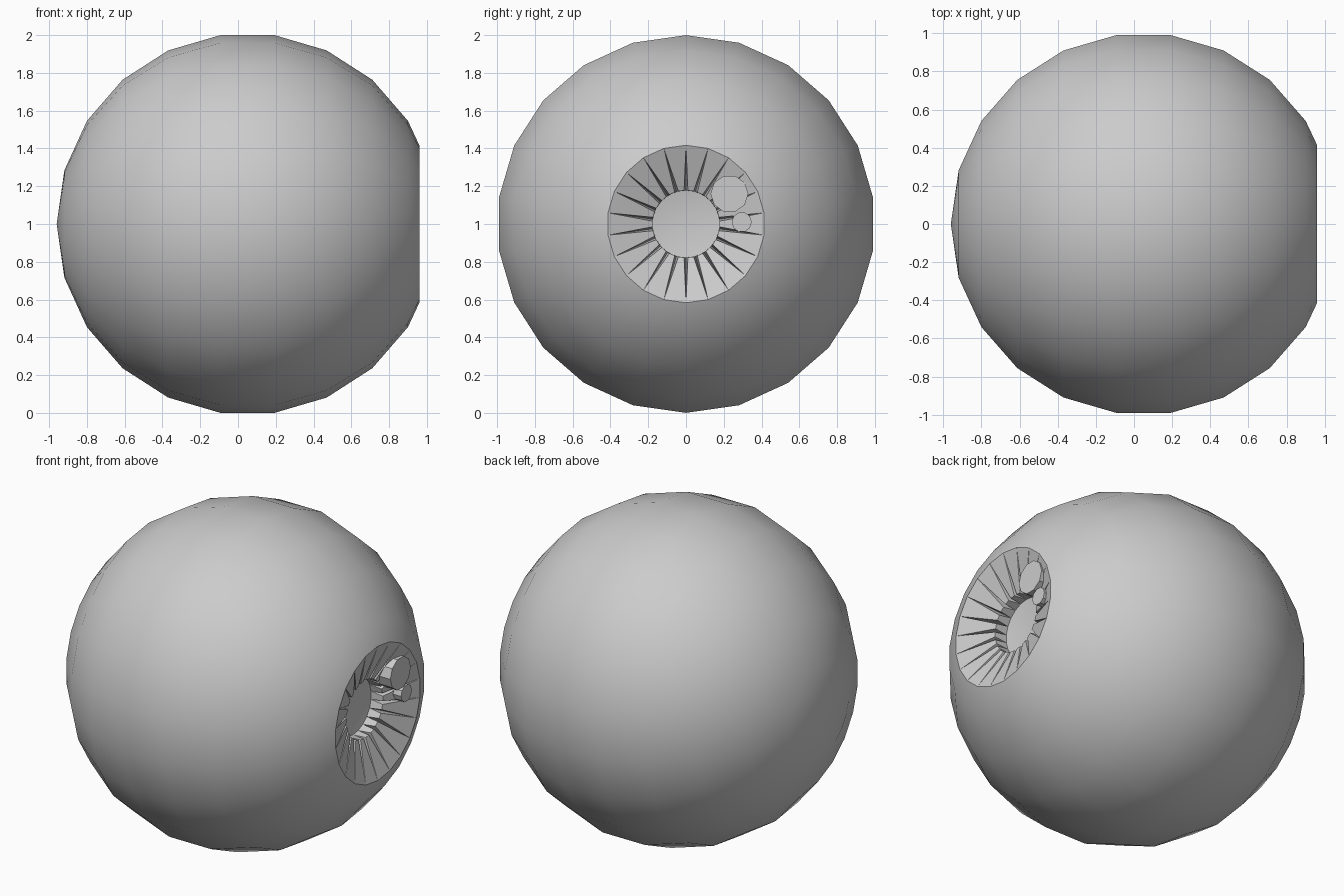
import bpy, bmesh
from math import sin, cos, pi, radians
from mathutils import Matrix

if "Cube" in bpy.data.objects:
    bpy.data.objects.remove(bpy.data.objects["Cube"])

SIDES = 22
STEP = 2 * pi / SIDES
CENTRE_X, RADIUS = 0.05, 1.01
RIM_X, RIM_R = 0.96, 0.417

grey = bpy.data.materials.new("plain grey")
grey.use_nodes = True
colour = (0.6, 0.6, 0.6, 1)
grey.diffuse_color = colour
grey.node_tree.nodes["Principled BSDF"].inputs["Base Color"].default_value = colour


def point(x, r, a):
    """Point at radius r around the x axis; angle 0 is straight up."""
    return (x, r * sin(a), 1 + r * cos(a))


def finish(name, bm, smooth=None):
    mesh = bpy.data.meshes.new(name)
    bm.to_mesh(mesh)
    bm.free()
    mesh.materials.append(grey)
    obj = bpy.data.objects.new(name, mesh)
    bpy.context.collection.objects.link(obj)
    if smooth:
        bpy.ops.object.select_all(action='DESELECT')
        bpy.context.view_layer.objects.active = obj
        obj.select_set(True)
        bpy.ops.object.shade_smooth_by_angle(angle=radians(smooth))
    return obj


def lathe(name, pole_x, profile, smooth):
    """Closed pole at pole_x, then rings given as (x, radius)."""
    bm = bmesh.new()
    pole = bm.verts.new((pole_x, 0, 1))
    rings = [[bm.verts.new(point(x, r, i * STEP)) for i in range(SIDES)]
             for x, r in profile]
    for i in range(SIDES):
        j = (i + 1) % SIDES
        bm.faces.new((pole, rings[0][i], rings[0][j]))
        for a, b in zip(rings, rings[1:]):
            bm.faces.new((a[i], b[i], b[j], a[j]))
    # wind every face the same way: outwards for the ball, towards +x for the pupil
    bmesh.ops.recalc_face_normals(bm, faces=bm.faces)
    bm.faces.ensure_lookup_table()
    bm.normal_update()
    if (bm.faces[0].normal.x > 0) != (name == "pupil"):
        bmesh.ops.reverse_faces(bm, faces=bm.faces)
    return finish(name, bm, smooth)


# Eyeball shell, open at the iris
rings = [(CENTRE_X - RADIUS * cos(k * STEP), RADIUS * sin(k * STEP))
         for k in range(1, 10)]
lathe("eyeball", CENTRE_X - RADIUS, rings + [(RIM_X, RIM_R)], 40)

# Shallow bowl of the pupil, sunk behind the iris
lathe("pupil", 0.76, [(0.79, 0.18)], 40)

# Iris: a ring of sloping planks with tapering grooves between them
bm = bmesh.new()
INNER_R, TOP_X, FLOOR_X = 0.178, 0.87, 0.79
for i in range(SIDES):
    a0, a1 = i * STEP, (i + 1) * STEP
    gap = STEP * 0.2
    rim0, rim1 = (bm.verts.new(point(RIM_X, RIM_R, a)) for a in (a0, a1))
    top0, top1 = (bm.verts.new(point(TOP_X, INNER_R, a)) for a in (a0 + gap, a1 - gap))
    low0, low1 = (bm.verts.new(point(FLOOR_X, INNER_R, a)) for a in (a0, a1))
    bm.faces.new((rim0, top0, top1, rim1))
    bm.faces.new((rim0, low0, top0))
    bm.faces.new((rim1, top1, low1))
    bm.faces.new((top0, low0, low1, top1))
bmesh.ops.remove_doubles(bm, verts=bm.verts, dist=0.0001)
bmesh.ops.recalc_face_normals(bm, faces=bm.faces)
bm.normal_update()
if sum(f.normal.x for f in bm.faces) < 0:
    bmesh.ops.reverse_faces(bm, faces=bm.faces)
finish("iris", bm)

# Highlight studs standing on the iris
for name, y, z, r, front, sides in (("large_highlight", 0.23, 1.16, 0.1, 0.955, 10),
                                    ("small_highlight", 0.295, 1.01, 0.053, 0.95, 10)):
    bm = bmesh.new()
    depth = 0.09
    bmesh.ops.create_cone(bm, cap_ends=True, segments=sides, radius1=r, radius2=r,
                          depth=depth,
                          matrix=Matrix.Translation((front - depth / 2, y, z))
                          @ Matrix.Rotation(pi / 2, 4, 'Y'))
    finish(name, bm)
